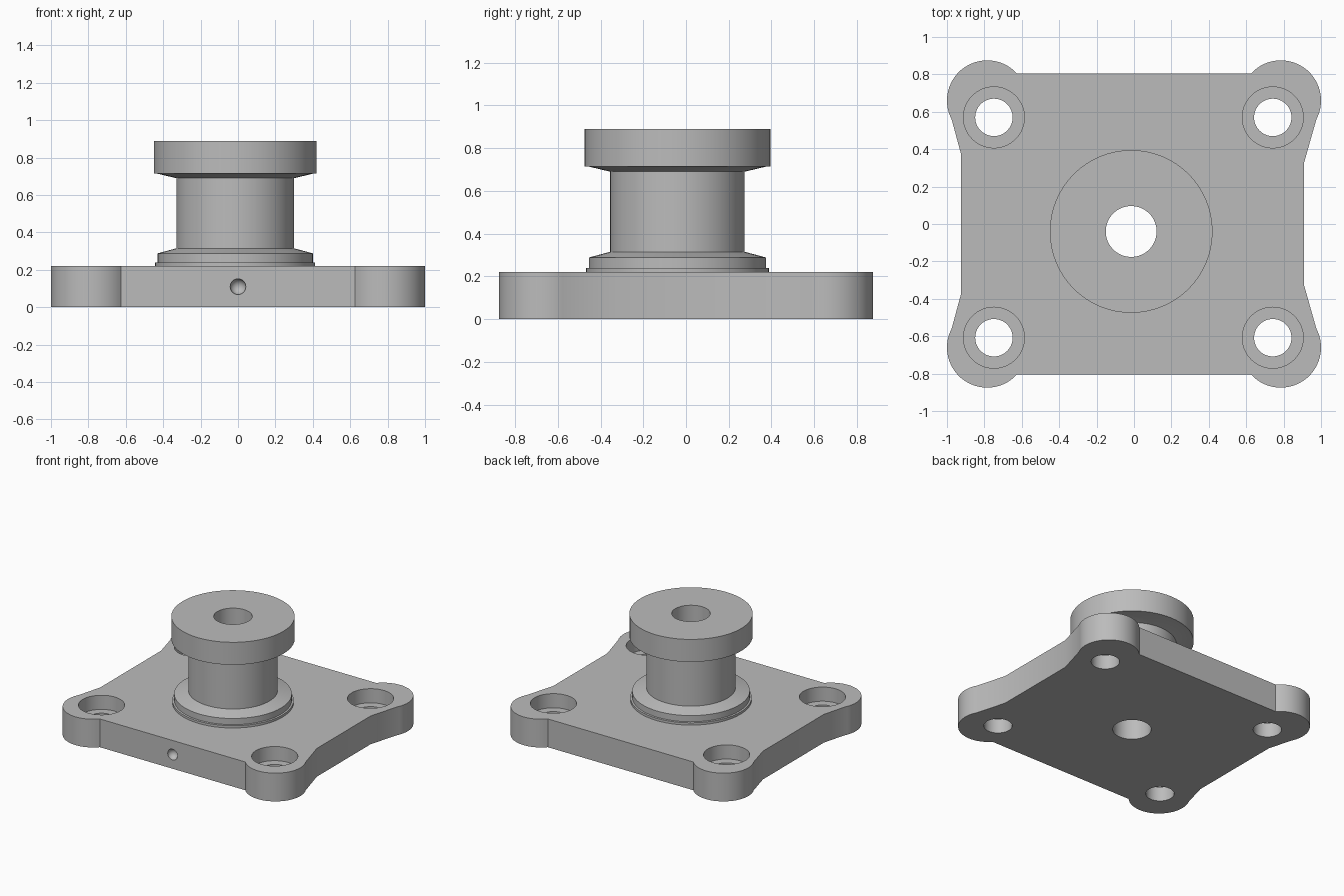
import bpy, bmesh, math
from mathutils import Matrix, Vector

cube = bpy.data.objects.get("Cube")
if cube:
    bpy.data.objects.remove(cube, do_unlink=True)

steel = bpy.data.materials.new("plain grey")
steel.use_nodes = True
GREY = (0.5, 0.5, 0.5, 1)
steel.diffuse_color = GREY
steel.node_tree.nodes["Principled BSDF"].inputs["Base Color"].default_value = GREY

AXIS = Vector((-0.015, -0.04, 0))   # centre of spool and bore
BORE = 0.136
PLATE_TOP = 0.22


def make_object(name, bm):
    bmesh.ops.recalc_face_normals(bm, faces=bm.faces)
    mesh = bpy.data.meshes.new(name)
    bm.to_mesh(mesh)
    bm.free()
    mesh.materials.append(steel)
    obj = bpy.data.objects.new(name, mesh)
    bpy.context.collection.objects.link(obj)
    return obj


def activate(obj):
    bpy.ops.object.select_all(action='DESELECT')
    obj.select_set(True)
    bpy.context.view_layer.objects.active = obj


def smooth(obj):
    activate(obj)
    bpy.ops.object.shade_smooth_by_angle(angle=math.radians(22))


def cut(target, cutter):
    mod = target.modifiers.new("cut", 'BOOLEAN')
    mod.operation = 'DIFFERENCE'
    mod.solver = 'EXACT'
    mod.object = cutter
    activate(target)
    bpy.ops.object.modifier_apply(modifier=mod.name)
    bpy.data.objects.remove(cutter, do_unlink=True)


def drill(target, x, y, radius, bottom):
    bm = bmesh.new()
    top = 0.4
    bmesh.ops.create_cone(bm, cap_ends=True, segments=64, radius1=radius, radius2=radius,
                          depth=top - bottom,
                          matrix=Matrix.Translation((x, y, (top + bottom) / 2)))
    cut(target, make_object("drill", bm))


# Base plate outline: waisted sides with a round ear at each corner
def ear(sx, sy):
    start, end, steps = math.radians(-27.8), math.radians(137.6), 28
    points = []
    for i in range(steps + 1):
        a = start + (end - start) * i / steps
        points.append((sx * (0.785 + 0.215 * math.cos(a)), sy * (0.66 + 0.215 * math.sin(a))))
    return points if sx * sy > 0 else points[::-1]


outline = [(0.91, 0.33)] + ear(1, 1) + ear(-1, 1) + [(-0.925, 0.375), (-0.925, -0.375)]
outline += ear(-1, -1) + ear(1, -1) + [(0.91, -0.33)]

bm = bmesh.new()
face = bm.faces.new([bm.verts.new((x, y, 0)) for x, y in outline])
walls = bmesh.ops.extrude_face_region(bm, geom=[face])["geom"]
bmesh.ops.translate(bm, vec=(0, 0, PLATE_TOP),
                    verts=[v for v in walls if isinstance(v, bmesh.types.BMVert)])
plate = make_object("base_plate", bm)

# Central bore and counterbored mounting holes
drill(plate, AXIS.x, AXIS.y, BORE, -0.1)
for x in (-0.749, 0.742):
    for y in (-0.608, 0.57):
        drill(plate, x, y, 0.163, 0.11)
        drill(plate, x, y, 0.1, -0.1)

# Small round dimple in the front edge
bm = bmesh.new()
bmesh.ops.create_uvsphere(bm, u_segments=32, v_segments=16, radius=0.042,
                          matrix=Matrix.Translation((0, -0.803, 0.11)))
cut(plate, make_object("dimple_cutter", bm))
smooth(plate)

# Turned spool: stepped foot, neck and flange, open along the bore
profile = [(BORE, 0.89), (0.435, 0.89), (0.435, 0.715), (0.42, 0.715), (0.315, 0.69),
           (0.315, 0.315), (0.415, 0.288), (0.415, 0.24), (0.428, 0.238),
           (0.428, PLATE_TOP), (BORE, PLATE_TOP)]
bm = bmesh.new()
verts = [bm.verts.new((r, 0, z)) for r, z in profile]
edges = [bm.edges.new((a, b)) for a, b in zip(verts, verts[1:] + verts[:1])
         if a is not verts[-2]]   # underside stays open on the plate
bmesh.ops.spin(bm, geom=verts + edges, cent=(0, 0, 0), axis=(0, 0, 1),
               angle=math.tau, steps=64, use_merge=True)
bmesh.ops.remove_doubles(bm, verts=bm.verts, dist=0.0001)
bmesh.ops.translate(bm, verts=bm.verts, vec=AXIS)
spool = make_object("spool", bm)
smooth(spool)
